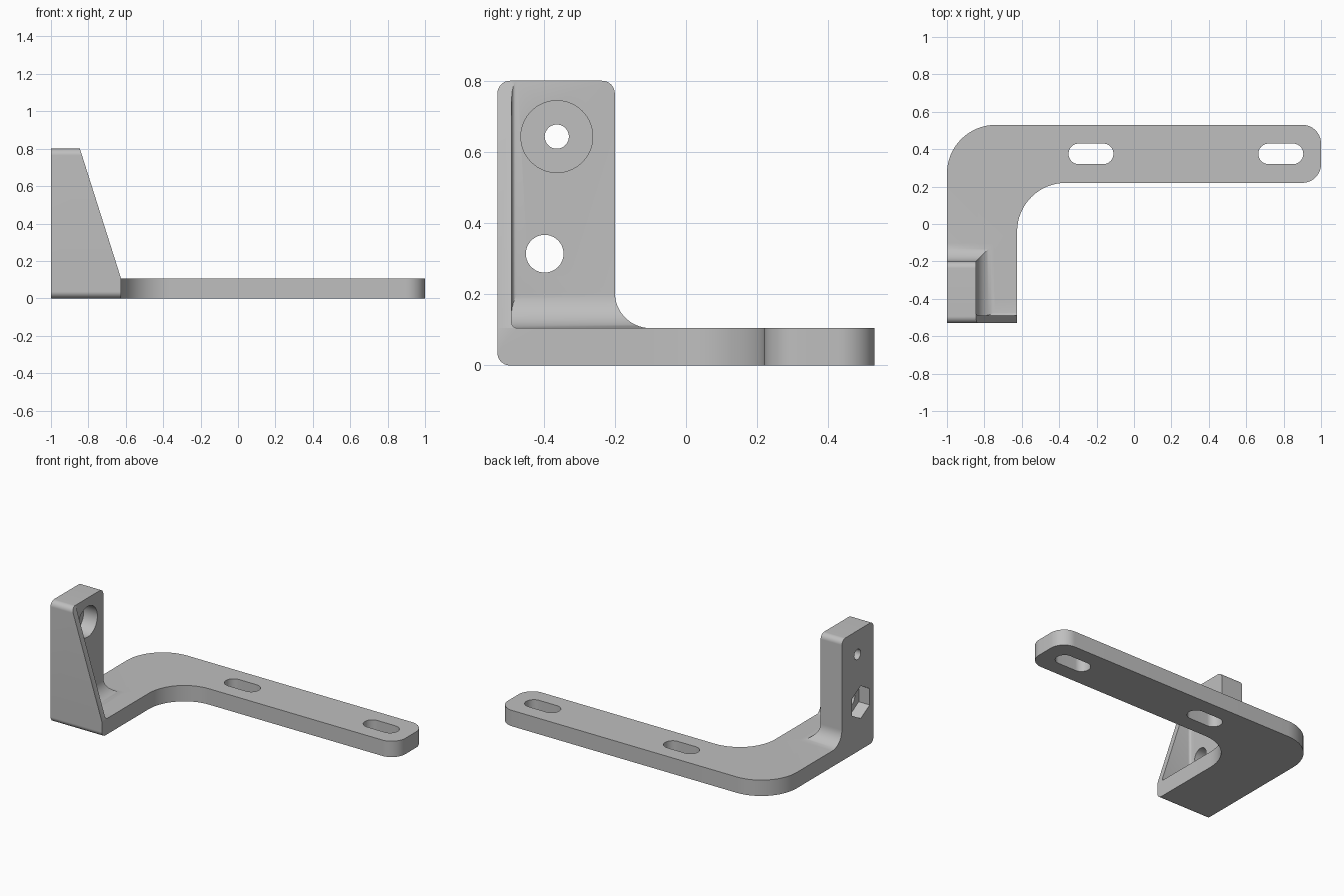
import bpy, bmesh, math
from mathutils import Vector

cube = bpy.data.objects.get("Cube")
if cube:
    bpy.data.objects.remove(cube, do_unlink=True)

grey = bpy.data.materials.new("plain grey")
grey.use_nodes = True
colour = (0.52, 0.52, 0.52, 1)
grey.diffuse_color = colour
grey.node_tree.nodes["Principled BSDF"].inputs["Base Color"].default_value = colour


def rounded(corners, steps=16):
    """Outline from (x, y, radius) corners that meet at right angles."""
    out = []
    for i, (x, y, r) in enumerate(corners):
        p = Vector((x, y))
        if r == 0:
            out.append(p)
            continue
        u = (Vector(corners[i - 1][:2]) - p).normalized() * r
        v = (Vector(corners[(i + 1) % len(corners)][:2]) - p).normalized() * r
        for k in range(steps + 1):
            t = math.pi / 2 * k / steps
            out.append(p + u + v - v * math.cos(t) - u * math.sin(t))
    return out


def polygon(cx, cy, r, sides):
    angles = [math.tau * k / sides + math.pi / 2 for k in range(sides)]
    return [(cx + r * math.cos(a), cy + r * math.sin(a)) for a in angles]


def loft(name, rings):
    """Solid skinned through rings that have equal point counts."""
    bm = bmesh.new()
    loops = [[bm.verts.new(p) for p in ring] for ring in rings]
    n = len(loops[0])
    for a, b in zip(loops, loops[1:]):
        for i in range(n):
            j = (i + 1) % n
            bm.faces.new((a[i], a[j], b[j], b[i]))
    bm.faces.new(loops[0])
    bm.faces.new(loops[-1])
    bmesh.ops.recalc_face_normals(bm, faces=bm.faces)
    mesh = bpy.data.meshes.new(name)
    bm.to_mesh(mesh)
    bm.free()
    mesh.materials.append(grey)
    ob = bpy.data.objects.new(name, mesh)
    bpy.context.collection.objects.link(ob)
    return ob


def prism(name, outline, axis, lo, hi):
    place = {"x": lambda u, v, d: (d, u, v),
             "y": lambda u, v, d: (u, d, v),
             "z": lambda u, v, d: (u, v, d)}[axis]
    return loft(name, [[place(u, v, d) for u, v in outline] for d in (lo, hi)])


def activate(ob):
    bpy.ops.object.select_all(action="DESELECT")
    ob.select_set(True)
    bpy.context.view_layer.objects.active = ob


def combine(target, tool, operation):
    mod = target.modifiers.new("combine", "BOOLEAN")
    mod.object, mod.operation, mod.solver = tool, operation, "EXACT"
    activate(target)
    bpy.ops.object.modifier_apply(modifier=mod.name)
    bpy.data.objects.remove(tool, do_unlink=True)


# Flat L-shaped base, with two slots
PLATE = 0.105
base = prism("angle_bracket", rounded([
    (-1, -0.4, 0), (-0.625, -0.4, 0), (-0.625, 0.22, 0.26),
    (1, 0.22, 0.1), (1, 0.53, 0.1), (-1, 0.53, 0.26)]), "z", 0, PLATE)
for cx in (-0.23, 0.785):
    slot = rounded([(cx - 0.12, 0.32, 0.0549), (cx + 0.12, 0.32, 0.0549),
                    (cx + 0.12, 0.43, 0.0549), (cx - 0.12, 0.43, 0.0549)])
    combine(base, prism("slot_cutter", slot, "z", -0.1, 0.3), "DIFFERENCE")

# Upright block with rounded ends, sloped on its inner side
upright = prism("upright", rounded([
    (-0.53, 0, 0.036), (-0.2, 0, 0), (-0.2, 0.8, 0.036), (-0.53, 0.8, 0.036)]),
    "x", -1.2, 0)
slope = [(-1, -0.1), (-0.625, -0.1), (-0.625, PLATE), (-0.877, 0.9), (-1, 0.9)]
combine(upright, prism("slope_limit", slope, "y", -1, 0.5), "INTERSECT")

# Hollow behind the thin front web, with softened inner corners
hollow = prism("hollow_cutter", [(-0.845, -0.49), (0, -0.49), (0, 0.3), (-0.845, 0.3)],
               "z", PLATE, 1.5)
bevel = hollow.modifiers.new("soften", "BEVEL")
bevel.width, bevel.segments = 0.016, 4
activate(hollow)
bpy.ops.object.modifier_apply(modifier=bevel.name)
combine(upright, hollow, "DIFFERENCE")

# Mitred concave fillet around the foot of the upright
R = 0.1
arc = [math.pi / 2 * k / 14 for k in range(15)]
levels = [(R * (1 - math.cos(t)), PLATE + R * (1 - math.sin(t))) for t in arc]
levels.append((R, 0.05))
flare = loft("foot_fillet", [
    [(-1, -0.51, z), (-0.845 + d, -0.51, z), (-0.845 + d, -0.2 + d, z), (-1, -0.2 + d, z)]
    for d, z in levels])

combine(base, upright, "UNION")
combine(base, flare, "UNION")

# Upper counterbored hole, lower hole with hexagonal nut pocket
for name, outline, lo, hi in (
        ("upper_hole", polygon(-0.363, 0.643, 0.034, 32), -1.2, -0.5),
        ("counterbore", polygon(-0.363, 0.643, 0.101, 64), -0.945, -0.5),
        ("lower_hole", polygon(-0.397, 0.314, 0.053, 40), -1.2, -0.5),
        ("nut_pocket", polygon(-0.397, 0.314, 0.108, 6), -1.2, -0.92)):
    combine(base, prism(name, outline, "x", lo, hi), "DIFFERENCE")

activate(base)
bpy.ops.object.shade_smooth_by_angle(angle=math.radians(25))
